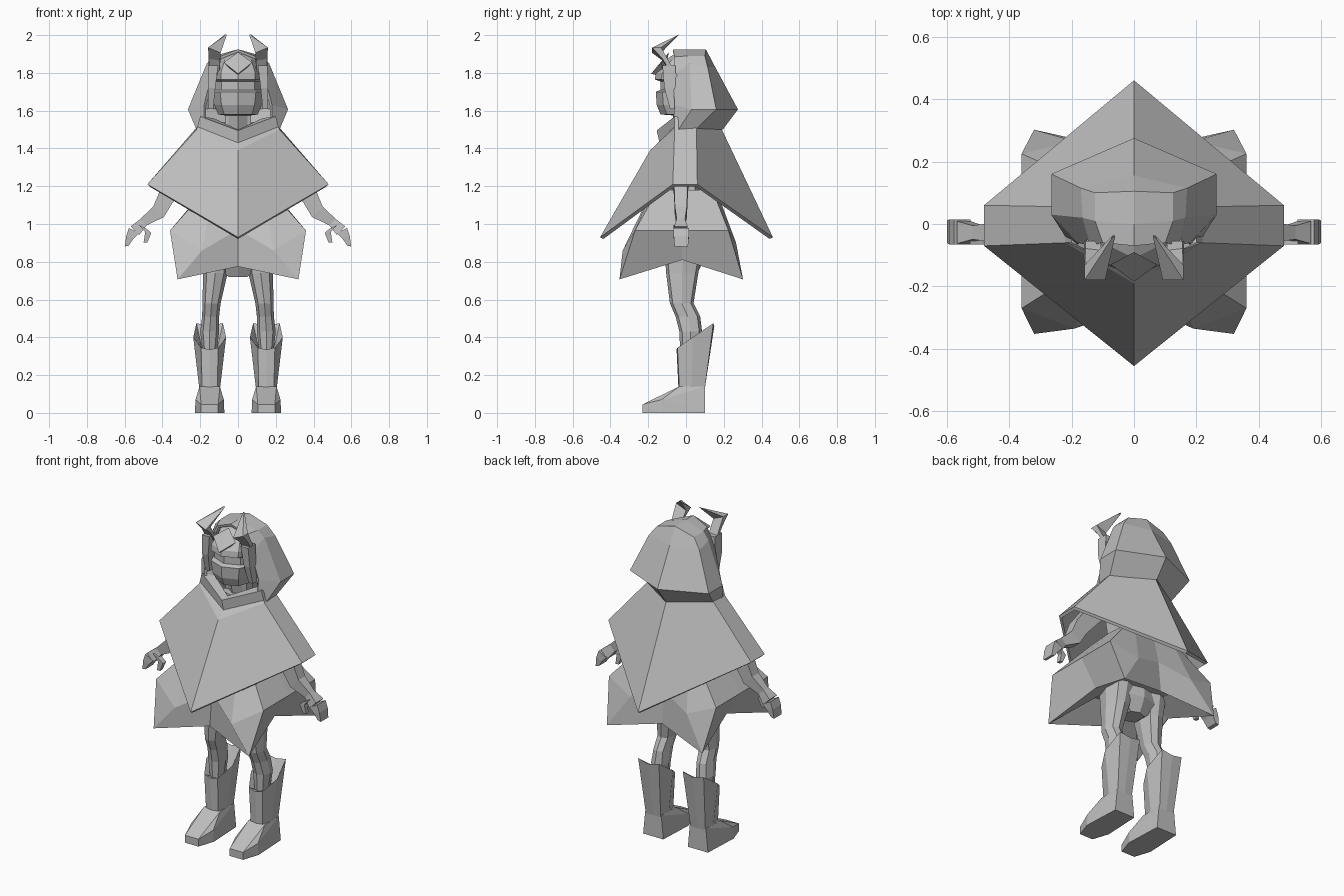
import bpy, bmesh
from mathutils import Vector as V

cube = bpy.data.objects.get("Cube")
if cube:
    bpy.data.objects.remove(cube)

GREY = (0.52, 0.52, 0.52, 1)
grey = bpy.data.materials.new("plain_grey")
grey.use_nodes = True
grey.diffuse_color = GREY
grey.node_tree.nodes["Principled BSDF"].inputs["Base Color"].default_value = GREY


def finish(name, bm):
    bmesh.ops.remove_doubles(bm, verts=bm.verts, dist=0.0005)
    bmesh.ops.recalc_face_normals(bm, faces=bm.faces)
    mesh = bpy.data.meshes.new(name)
    bm.to_mesh(mesh)
    bm.free()
    mesh.materials.append(grey)
    obj = bpy.data.objects.new(name, mesh)
    bpy.context.collection.objects.link(obj)
    return obj


def loft(name, rings, closed=True, caps=True):
    """Skin a list of equal-length rings."""
    bm = bmesh.new()
    rows = [[bm.verts.new(p) for p in ring] for ring in rings]
    n = len(rows[0])
    for low, high in zip(rows, rows[1:]):
        for i in range(n if closed else n - 1):
            j = (i + 1) % n
            bm.faces.new((low[i], low[j], high[j], high[i]))
    if caps:
        bm.faces.new(rows[0])
        bm.faces.new(rows[-1])
    return finish(name, bm)


def hull(name, points):
    bm = bmesh.new()
    for p in points:
        bm.verts.new(p)
    res = bmesh.ops.convex_hull(bm, input=bm.verts)
    junk = {g for g in res["geom_interior"] if isinstance(g, bmesh.types.BMVert)}
    bmesh.ops.delete(bm, geom=list(junk), context='VERTS')
    bmesh.ops.dissolve_limit(bm, angle_limit=0.02, verts=bm.verts, edges=bm.edges)
    return finish(name, bm)


def sym(half, z=None, cx=0, closed=True):
    """Mirror a half ring, listed from front to back, about x = cx."""
    pts = [V(p) if z is None else V((*p, z)) for p in half]
    back = pts[-2:0:-1] if closed else pts[-2::-1]
    return [V((cx + p.x, p.y, p.z)) for p in pts] + [V((cx - p.x, p.y, p.z)) for p in back]


def quad(c, u, v):
    c, u, v = V(c), V(u), V(v)
    return [c - u - v, c + u - v, c + u + v, c - u + v]


def thicken(obj, amount):
    mod = obj.modifiers.new("thickness", 'SOLIDIFY')
    mod.thickness = amount
    mod.offset = -1


# cape
neck = sym([(0, -.19, 1.39), (.22, -.06, 1.5), (.22, .055, 1.51), (0, .19, 1.5)])
hem = sym([(0, -.455, .93), (.48, -.07, 1.21), (.48, .06, 1.21), (0, .46, .93)])
thicken(loft("cape", [hem, neck], caps=False), .02)

# collar, folding inward around the neck
fold = sym([(0, -.155, 1.495), (.2, -.06, 1.57), (.2, .05, 1.55), (0, .18, 1.52)])
inner = sym([(0, -.1, 1.5), (.13, -.03, 1.56), (.13, .04, 1.55), (0, .1, 1.52)])
mid = sym([(0, -.14, 1.43), (.215, -.06, 1.515), (.215, .055, 1.52), (0, .185, 1.51)])
loft("collar", [neck, mid, fold, inner], caps=False)

# hood, open at the face
hood = [
    [(.18, -.07, 1.52), (.22, -.04, 1.5), (.22, .055, 1.505), (0, .195, 1.5)],
    [(.18, -.06, 1.63), (.265, .03, 1.607), (.265, .16, 1.607), (0, .275, 1.607)],
    [(.14, -.07, 1.79), (.165, .02, 1.85), (.17, .115, 1.83), (0, .155, 1.83)],
    [(.1, -.06, 1.885), (.125, .01, 1.89), (.125, .1, 1.89), (0, .105, 1.925)],
    [(0, -.07, 1.925), (0, 0, 1.925), (0, .06, 1.925), (0, .105, 1.925)],
]
thicken(loft("hood", [sym(h, closed=False) for h in hood], closed=False, caps=False), .015)

# head: chin, mask, eye slot, brow and crown as (height, front, half width)
head = []
for z, front, w in [(1.48, -.05, .07), (1.575, -.07, .07), (1.58, -.135, .105),
                    (1.63, -.155, .125), (1.7, -.16, .135), (1.71, -.135, .125),
                    (1.755, -.135, .125), (1.765, -.165, .13), (1.8, -.16, .13),
                    (1.87, -.11, .1), (1.9, -.06, .06)]:
    head.append(sym([(0, front), (w * .7, front + .035), (w, -.02), (w * .8, .06), (0, .08)], z))
loft("masked_head", head)

# forehead crest
hull("forehead_crest", [(0, -.185, 1.795), (.075, -.13, 1.855), (-.075, -.13, 1.855),
                        (0, -.09, 1.91), (0, -.12, 1.78)])

# hips and torso inside the clothes
body = []
for z, w, d in [(.72, .05, .05), (.8, .15, .09), (1.0, .13, .08), (1.2, .13, .08), (1.42, .17, .08), (1.5, .07, .06)]:
    body.append(sym([(0, -d - .02), (w, -d * .6 - .02), (w, d * .6), (0, d)], z))
loft("torso", body)

# skirt with four flared points
waist = sym([(0, -.18), (.13, -.18), (.17, -.15), (.18, 0), (.17, .14), (.13, .16), (0, .16)], 1.18)
flare = sym([(0, -.25, .97), (.19, -.335, .86), (.36, -.27, .965), (.36, -.02, .965),
             (.36, .225, .965), (.19, .265, .9), (0, .21, .97)])
tip, rear = (.32, -.352, .707), (.32, .302, .707)
edge = sym([(0, -.27, .775), tip, tip, (.26, -.02, .81), rear, rear, (0, .23, .775)])
under = [V((p.x * .5, p.y * .5, .86)) for p in edge]
loft("skirt", [waist, flare, edge, under])

for s, side in ((1, "left"), (-1, "right")):
    flip = lambda pts: [V((s * p[0], p[1], p[2])) for p in pts]

    # horn: forward from the temple, then back to a point
    horn = [quad((.125, -.05, 1.77), (.025, 0, 0), (0, .025, -.02)),
            quad((.125, -.10, 1.85), (.03, 0, .005), (0, .025, -.02)),
            quad((.125, -.155, 1.92), (.033, 0, .014), (0, .024, 0)),
            quad((.065, -.04, 2.0), (.004, 0, 0), (0, .003, .003))]
    loft(side + "_horn", [flip(r) for r in horn])

    # cheek guard beside the mask
    cheek = [quad((.13, -.09, 1.84), (.025, 0, 0), (0, .035, 0)),
             quad((.14, -.085, 1.72), (.02, 0, 0), (0, .03, 0)),
             quad((.145, -.065, 1.61), (.014, 0, 0), (0, .02, 0))]
    loft(side + "_cheek_guard", [flip(r) for r in cheek])

    # arm and palm as (x, z, half thickness, half depth)
    arm = []
    for x, z, t, d in [(.16, 1.42, .06, .05), (.38, 1.145, .047, .035), (.42, 1.065, .04, .032),
                       (.5, 1.01, .024, .022), (.545, .965, .032, .036)]:
        arm.append(flip(quad((x, -.027, z), (t * .7, 0, t * .7), (0, d, 0))))
    loft(side + "_arm", arm)

    # fingers and thumb
    fingers = [quad((.55, -.025, .965), (.027, 0, .014), (0, .04, 0)),
               quad((.572, -.025, .93), (.02, 0, .006), (0, .04, 0)),
               quad((.589, -.025, .883), (.01, 0, -.002), (0, .036, 0))]
    loft(side + "_fingers", [flip(r) for r in fingers])
    thumb = [quad((.505, -.05, .985), (.02, 0, .01), (0, .016, 0)),
             quad((.475, -.05, .955), (.016, 0, .002), (0, .016, 0)),
             quad((.49, -.05, .902), (.01, 0, 0), (0, .012, 0))]
    loft(side + "_thumb", [flip(r) for r in thumb])

    # leg as (height, centre x, half width, front, back)
    leg = []
    for z, cx, w, f, b in [(.88, .115, .075, -.115, .09), (.74, .12, .065, -.105, .065),
                           (.58, .14, .048, -.085, .04), (.51, .145, .045, -.055, .075),
                           (.43, .15, .05, -.035, .085), (.3, .15, .035, -.03, .07)]:
        q = (f + b) / 2
        leg.append(sym([(0, f), (w * .7, f + .015), (w, q), (w * .7, b - .015), (0, b)], z, s * cx))
    loft(side + "_leg", leg)

    # boot shaft with a raised back flap
    shaft = [[(0, -.04, .13), (.04, -.035, .13), (.055, .03, .13), (.05, .1, .13), (0, .1, .13)],
             [(0, -.05, .335), (.045, -.045, .345), (.087, .035, .4), (.07, .145, .475), (0, .15, .46)],
             [(0, -.02, .33), (.03, -.02, .33), (.05, .03, .34), (.04, .08, .34), (0, .08, .34)]]
    loft(side + "_boot_shaft", [sym(h, cx=s * .15) for h in shaft])

    # boot foot
    foot = []
    for k in (-.15, .15):
        foot += [(s * .15 + k * a, y, z) for a, y, z in [
            (.3, -.23, 0), (.52, -.13, 0), (.45, .1, 0), (.3, -.23, .045), (.5, -.13, .07),
            (.36, -.035, .14), (.36, .1, .14)]]
    hull(side + "_boot_foot", foot)
